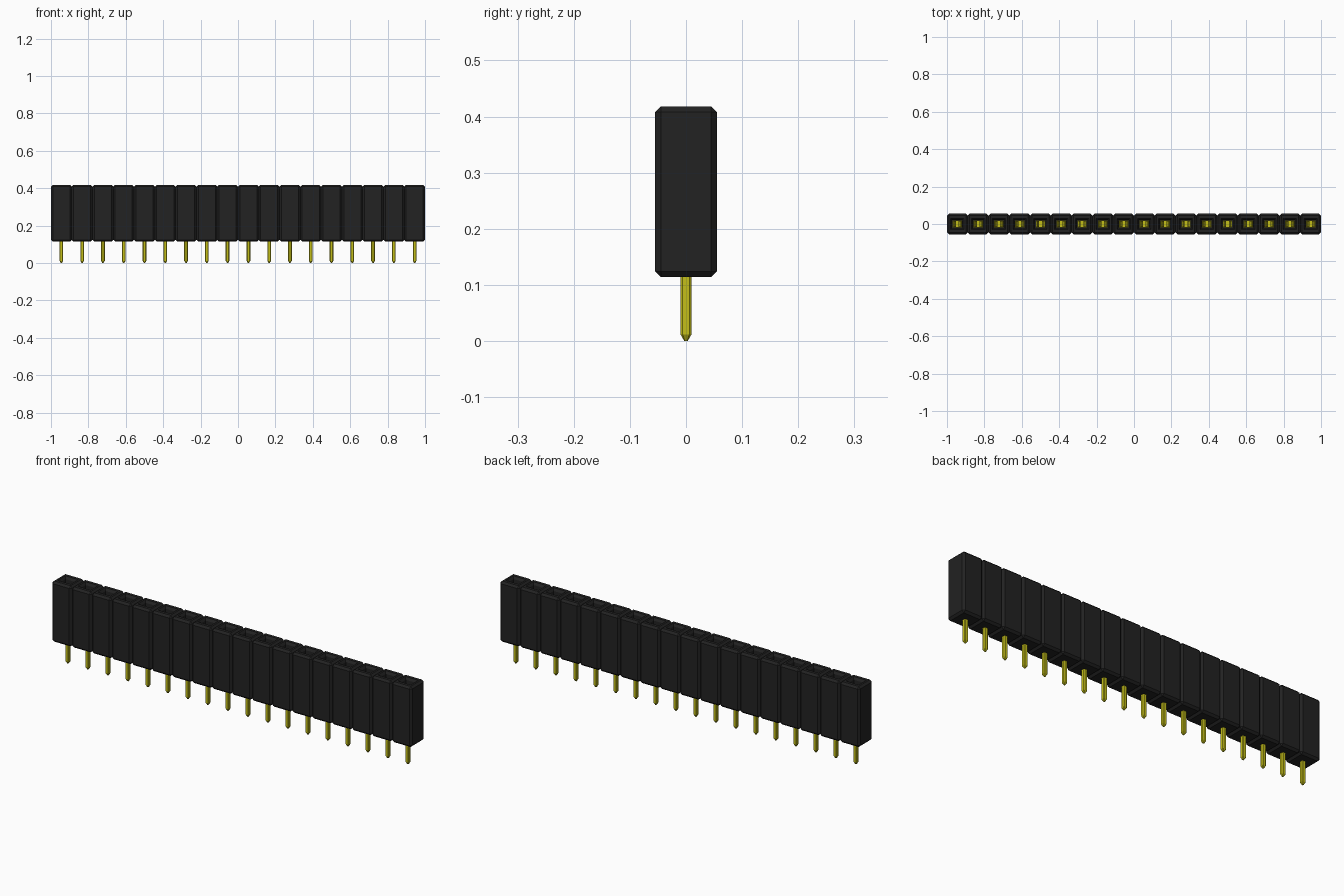
import bpy
import bmesh
from mathutils import Matrix, Vector

cube = bpy.data.objects.get("Cube")
if cube:
    bpy.data.objects.remove(cube, do_unlink=True)

COUNT, PITCH = 18, 2 / 18
Z0, Z1 = 0.114, 0.418          # housing bottom and top
FLOOR = 0.17                   # bottom of each socket
CENTRES = [(i - (COUNT - 1) / 2) * PITCH for i in range(COUNT)]


def material(name, rgb):
    m = bpy.data.materials.new(name)
    m.use_nodes = True
    m.diffuse_color = (*rgb, 1)
    bsdf = m.node_tree.nodes["Principled BSDF"]
    bsdf.inputs["Base Color"].default_value = (*rgb, 1)
    bsdf.inputs["Roughness"].default_value = 0.6
    return m


BLACK = material("black plastic", (0.016, 0.016, 0.016))
GOLD = material("yellow metal", (0.55, 0.52, 0.01))


def finish(name, bm, mat):
    bmesh.ops.recalc_face_normals(bm, faces=bm.faces)
    me = bpy.data.meshes.new(name)
    bm.to_mesh(me)
    bm.free()
    me.materials.append(mat)
    ob = bpy.data.objects.new(name, me)
    bpy.context.collection.objects.link(ob)
    return ob


def octagon(bm, x, half, cut, z):
    """Ring of a square with cut corners."""
    a, b = half, half - cut
    pts = [(a, -b), (a, b), (b, a), (-b, a), (-a, b), (-a, -b), (-b, -a), (b, -a)]
    return [bm.verts.new((x + px, py, z)) for px, py in pts]


def loft(bm, rings):
    """Closed solid through matching rings."""
    n = len(rings[0])
    for lo, hi in zip(rings, rings[1:]):
        for i in range(n):
            j = (i + 1) % n
            bm.faces.new((lo[i], lo[j], hi[j], hi[i]))
    bm.faces.new(rings[0][::-1])
    bm.faces.new(rings[-1])


def add_housing_cell(bm, x):
    """Chamfered block with a flared rectangular socket in its top."""
    size = Matrix.Diagonal((PITCH, 0.11, Z1 - Z0, 1))
    place = Matrix.Translation((x, 0, (Z0 + Z1) / 2))
    verts = bmesh.ops.create_cube(bm, size=1, matrix=place @ size)["verts"]
    edges = list({e for v in verts for e in v.link_edges})
    bmesh.ops.bevel(bm, geom=edges, offset=0.01, offset_type='OFFSET',
                    segments=1, affect='EDGES')
    top = max((f for f in bm.faces if abs(f.calc_center_median().x - x) < 0.01),
              key=lambda f: f.calc_center_median().z)
    # Rim, flare and socket walls: half width, half depth, height
    for hx, hy, z in ((0.036, 0.030, Z1), (0.028, 0.022, Z1 - 0.012),
                      (0.028, 0.022, FLOOR)):
        bmesh.ops.inset_region(bm, faces=[top], thickness=0.001)
        for v in top.verts:
            v.co = Vector((x + (hx if v.co.x > x else -hx),
                           hy if v.co.y > 0 else -hy, z))


# Housing: a row of cells welded into one strip without inner walls
bm = bmesh.new()
for x in CENTRES:
    add_housing_cell(bm, x)
bm.normal_update()
inner = [f for f in bm.faces if abs(f.normal.x) > 0.99
         and f.calc_area() > 0.02
         and abs(f.calc_center_median().x) < 0.99]
bmesh.ops.delete(bm, geom=inner, context='FACES')
bmesh.ops.remove_doubles(bm, verts=bm.verts, dist=0.0002)
finish("housing", bm, BLACK)

# Solder pins: cut-corner square bars with tapered tips
bm = bmesh.new()
for x in CENTRES:
    loft(bm, [octagon(bm, x, 0.003, 0.001, 0),
              octagon(bm, x, 0.01, 0.004, 0.012),
              octagon(bm, x, 0.01, 0.004, FLOOR + 0.01)])
finish("pins", bm, GOLD)

# Spring contacts: two facing leaves on a base plate inside every socket
bm = bmesh.new()
for x in CENTRES:
    base = Matrix.Translation((x, 0, FLOOR + 0.006)) @ Matrix.Diagonal((0.05, 0.036, 0.008, 1))
    bmesh.ops.create_cube(bm, size=1, matrix=base)
    for s in (-1, 1):
        # Leaf centre line bends inwards, then flares at the mouth
        rings = []
        for dx, z in ((0.021, FLOOR + 0.01), (0.010, 0.30), (0.020, 0.335)):
            rings.append([bm.verts.new((x + s * dx + px, py, z)) for px, py in
                          ((-0.003, -0.017), (0.003, -0.017), (0.003, 0.017), (-0.003, 0.017))])
        loft(bm, rings)
finish("spring_contacts", bm, GOLD)
